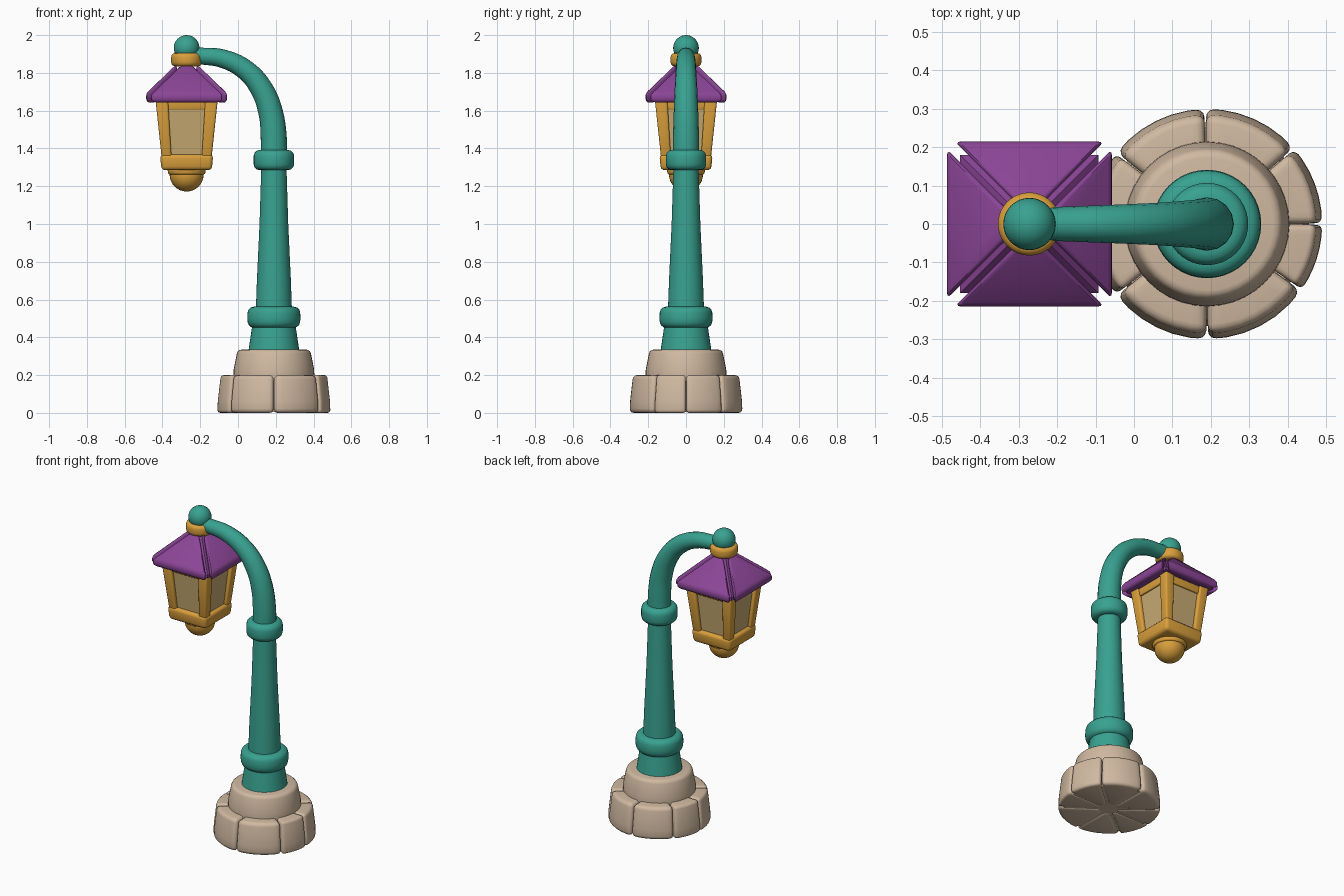
import bpy, bmesh, math
from math import sin, cos, pi, radians
from mathutils import Matrix, Vector

if "Cube" in bpy.data.objects:
    bpy.data.objects.remove(bpy.data.objects["Cube"])


def mat(name, rgb):
    m = bpy.data.materials.new(name)
    m.diffuse_color = (*rgb, 1)
    m.use_nodes = True
    m.node_tree.nodes["Principled BSDF"].inputs["Base Color"].default_value = m.diffuse_color
    return m


TEAL = mat("teal paint", (0.04, 0.36, 0.28))
PURPLE = mat("purple roof", (0.26, 0.06, 0.31))
STONE = mat("tan stone", (0.63, 0.485, 0.355))
GOLD = mat("gold metal", (0.70, 0.35, 0.045))
GLASS = mat("pale amber glass", (0.58, 0.41, 0.17))
PX, LX = 0.19, -0.272        # post and lantern axes


def finish(ob, m, bevel=0, seg=3):
    """Apply bevel, smooth by angle and give the colour."""
    ob.data.materials.append(m)
    if bevel:
        b = ob.modifiers.new("bevel", 'BEVEL')
        b.width, b.segments, b.limit_method = bevel, seg, 'ANGLE'
        b.angle_limit = radians(35)
    bpy.ops.object.select_all(action='DESELECT')
    ob.select_set(True)
    bpy.context.view_layer.objects.active = ob
    bpy.ops.object.convert(target='MESH')
    bpy.ops.object.shade_smooth_by_angle(angle=radians(40))
    return ob


def loft(name, rings, m, bevel=0, x=0, turn=0):
    """Skin equal-length closed rings and cap both ends."""
    bm = bmesh.new()
    rows = [[bm.verts.new(p) for p in r] for r in rings]
    n = len(rows[0])
    for a, b in zip(rows, rows[1:]):
        for i in range(n):
            j = (i + 1) % n
            bm.faces.new((a[i], a[j], b[j], b[i]))
    bm.faces.new(rows[0])
    bm.faces.new(rows[-1])
    bmesh.ops.recalc_face_normals(bm, faces=bm.faces)
    bm.transform(Matrix.Translation((x, 0, 0)) @ Matrix.Rotation(turn, 4, 'Z'))
    me = bpy.data.meshes.new(name)
    bm.to_mesh(me)
    bm.free()
    ob = bpy.data.objects.new(name, me)
    bpy.context.collection.objects.link(ob)
    return finish(ob, m, bevel)


def lathe(name, prof, m, x, bevel=0, n=40):
    rings = [[(r * cos(2 * pi * i / n), r * sin(2 * pi * i / n), z)
              for i in range(n)] for r, z in prof]
    return loft(name, rings, m, bevel, x)


def square(name, prof, m, bevel=0):
    rings = [[(-h, -h, z), (h, -h, z), (h, h, z), (-h, h, z)] for h, z in prof]
    return loft(name, rings, m, bevel, LX)


def ball(name, r, z, m):
    bpy.ops.mesh.primitive_uv_sphere_add(segments=32, ring_count=16, radius=r,
                                         location=(LX, 0, z))
    ob = bpy.context.object
    ob.name = name
    finish(ob, m)


# Base: ring of eight uneven wedge stones with a round stone tier on top
joints = [0, 41, 91, 142, 180, 218, 270, 325, 360]
for k, (a0, a1) in enumerate(zip(joints, joints[1:])):
    angs = [radians(a0 + 0.4 + (a1 - a0 - 0.8) * t / 6) for t in range(7)]
    rings = []
    for r, z in ((0.3, 0), (0.298, 0.06), (0.282, 0.2)):
        rings.append([(0.05 * cos(a), 0.05 * sin(a), z) for a in (angs[-1], angs[0])]
                     + [(r * cos(a), r * sin(a), z) for a in angs])
    loft(f"base_stone_{k + 1}", rings, STONE, 0.022, PX)
lathe("base_core", [(0.265, 0.004), (0.25, 0.17)], STONE, PX)
lathe("upper_base_stone", [(0.216, 0.15), (0.213, 0.23), (0.192, 0.335)], STONE, PX, 0.02)

# Post with two rounded collars
lathe("post_foot", [(0.136, 0.32), (0.112, 0.48)], TEAL, PX)
lathe("lower_collar", [(0.135, 0.45), (0.141, 0.5), (0.137, 0.562)], TEAL, PX, 0.03)
lathe("post_shaft", [(0.097, 0.5), (0.09, 0.7), (0.076, 1.0), (0.066, 1.32)], TEAL, PX)
lathe("upper_collar", [(0.107, 1.285), (0.107, 1.392)], TEAL, PX, 0.032)

# Curved tapering arm
path = [(0.19, 1.34, 0.07), (0.189, 1.46, 0.069), (0.173, 1.59, 0.065),
        (0.125, 1.715, 0.060), (0.04, 1.815, 0.054), (-0.08, 1.875, 0.049),
        (-0.18, 1.888, 0.045), (LX, 1.89, 0.043)]
cu = bpy.data.curves.new("arm", 'CURVE')
cu.dimensions, cu.bevel_depth, cu.bevel_resolution = '3D', 1.0, 6
cu.use_fill_caps, cu.resolution_u = True, 5
sp = cu.splines.new('BEZIER')
sp.bezier_points.add(len(path) - 1)
for p, (x, z, r) in zip(sp.bezier_points, path):
    p.co, p.radius = (x, 0, z), r
    p.handle_left_type = p.handle_right_type = 'AUTO'
arm = bpy.data.objects.new("arm", cu)
bpy.context.collection.objects.link(arm)
finish(arm, TEAL)
ball("top_ball", 0.068, 1.932, TEAL)
lathe("roof_ring", [(0.082, 1.835), (0.082, 1.905)], GOLD, LX, 0.022)

# Roof: four thick rounded panels over a core
section = [(0.055, 1.845), (0.216, 1.69), (0.212, 1.642), (0.165, 1.642), (0.045, 1.79)]
for k in range(4):
    rings = [[(s * (d - 0.02), -d, z) for d, z in section] for s in (-1, 1)]
    loft(f"roof_panel_{k + 1}", rings, PURPLE, 0.017, LX, k * pi / 2)
square("roof_core", [(0.18, 1.65), (0.18, 1.67), (0.04, 1.83)], PURPLE)

# Lantern body: glass, corner posts, top rail, bottom plates and ball
square("lantern_glass", [(0.112, 1.35), (0.14, 1.64)], GLASS)
square("top_rail", [(0.148, 1.605), (0.152, 1.66)], GOLD, 0.006)
for k in range(4):
    rings = [[(c + u * h, c + v * h, z) for u, v in ((-1, -1), (1, -1), (1, 1), (-1, 1))]
             for c, h, z in ((0.105, 0.026, 1.34), (0.132, 0.033, 1.66))]
    loft(f"lantern_post_{k + 1}", rings, GOLD, 0.011, LX, k * pi / 2)
square("bottom_frame", [(0.133, 1.285), (0.141, 1.368)], GOLD, 0.02)
lathe("bottom_disc", [(0.098, 1.262), (0.102, 1.30)], GOLD, LX, 0.01)
ball("bottom_ball", 0.09, 1.262, GOLD)
